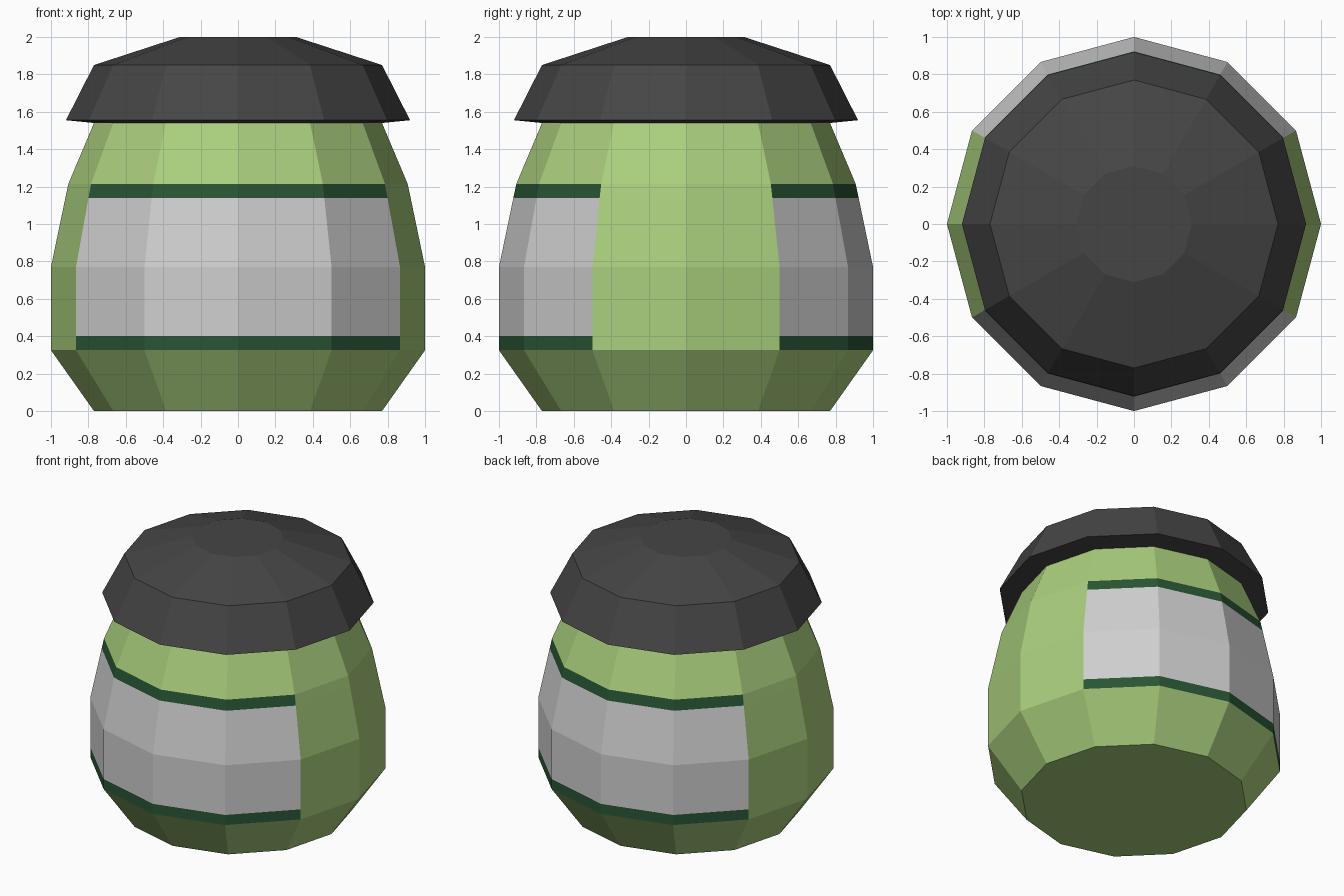
import bpy
import bmesh
from math import cos, sin, tau

SIDES = 12

cube = bpy.data.objects.get("Cube")
if cube:
    bpy.data.objects.remove(cube, do_unlink=True)


def make_material(name, color):
    mat = bpy.data.materials.new(name)
    mat.use_nodes = True
    mat.diffuse_color = (*color, 1)
    mat.node_tree.nodes["Principled BSDF"].inputs["Base Color"].default_value = (*color, 1)
    return mat


def lathe(name, profile, materials, cap_bottom=False, cap_top=False):
    """Turn a (radius, height) profile, listed bottom to top, into a faceted shell."""
    bm = bmesh.new()
    rings = []
    for r, z in profile:
        angles = [tau * i / SIDES for i in range(SIDES)]
        rings.append([bm.verts.new((r * cos(a), r * sin(a), z)) for a in angles])
    for low, high in zip(rings, rings[1:]):
        for i in range(SIDES):
            j = (i + 1) % SIDES
            bm.faces.new((low[i], low[j], high[j], high[i]))
    if cap_bottom:
        bm.faces.new(rings[0][::-1])
    if cap_top:
        bm.faces.new(rings[-1])
    mesh = bpy.data.meshes.new(name)
    bm.to_mesh(mesh)
    bm.free()
    for mat in materials:
        mesh.materials.append(mat)
    obj = bpy.data.objects.new(name, mesh)
    bpy.context.collection.objects.link(obj)
    return obj


green = make_material("light green", (0.40, 0.62, 0.205))
dark_green = make_material("dark green", (0.022, 0.09, 0.034))
label_grey = make_material("label grey", (0.62, 0.62, 0.62))
lid_grey = make_material("lid charcoal", (0.06, 0.06, 0.06))

# Jar body, with extra rings where the label stripes begin and end
LABEL_LOW, LABEL_HIGH, STRIPE = 0.325, 1.215, 0.075
body_profile = [
    (0.77, 0), (1, LABEL_LOW), (1, LABEL_LOW + STRIPE), (1, 0.77),
    (0.923, LABEL_HIGH - STRIPE), (0.907, LABEL_HIGH), (0.77, 1.54),
]
body = lathe("jar_body", body_profile, [green, dark_green, label_grey], cap_bottom=True)

# Label wraps the front and back panels, leaving the sides green
for face in body.data.polygons:
    x, y, z = face.center
    if abs(y) > 0.5 * abs(x) and LABEL_LOW < z < LABEL_HIGH:
        in_stripe = z < LABEL_LOW + STRIPE or z > LABEL_HIGH - STRIPE
        face.material_index = 1 if in_stripe else 2

# Lid, overhanging the body with a shallow underside
lathe("lid", [(0.77, 1.54), (0.92, 1.555), (0.77, 1.85), (0.31, 2)], [lid_grey], cap_top=True)
